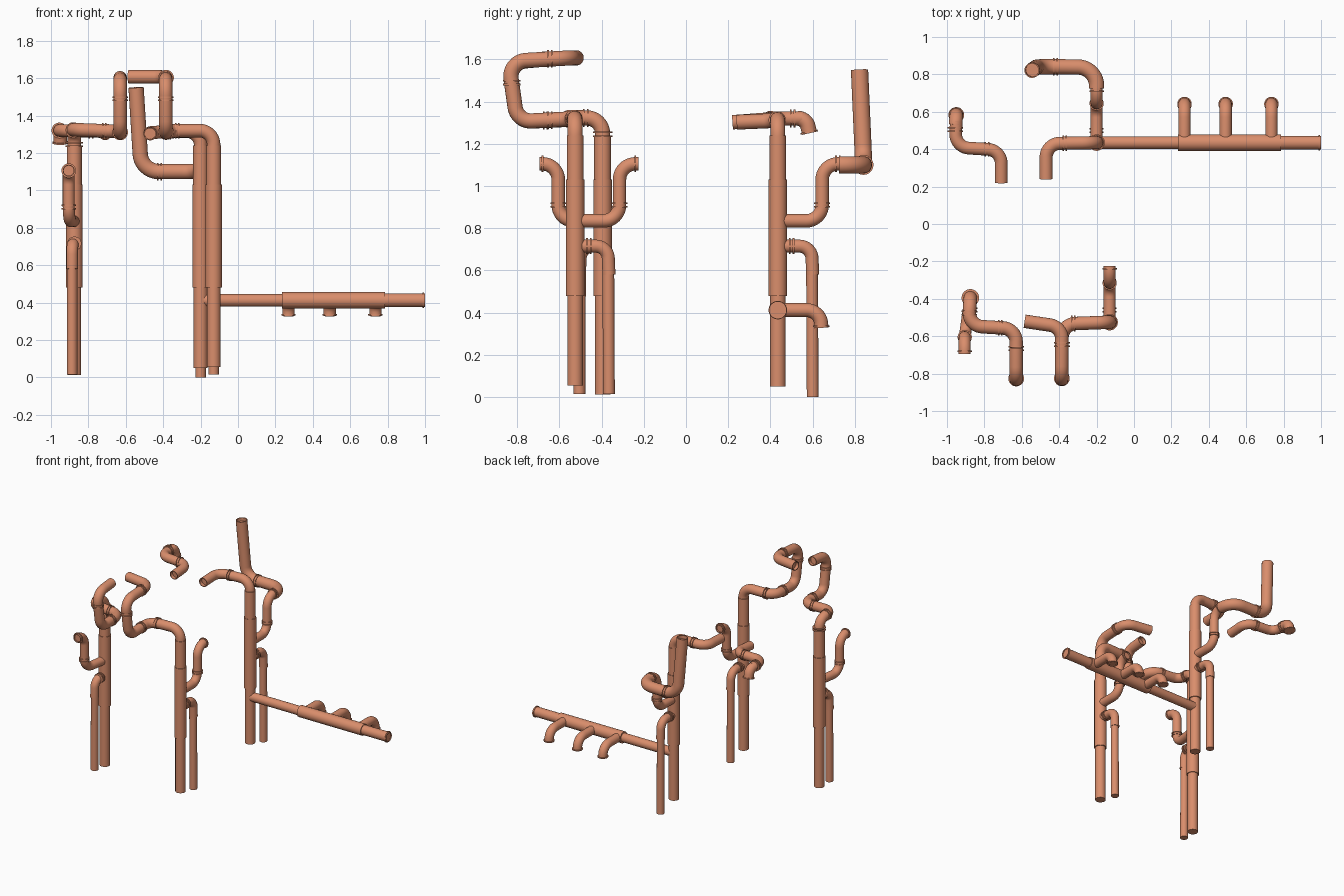
import bpy, bmesh, math
from mathutils import Vector

if "Cube" in bpy.data.objects:
    bpy.data.objects.remove(bpy.data.objects["Cube"])

SIDES = 28
copper = bpy.data.materials.new("copper_plastic")
copper.diffuse_color = (0.70, 0.27, 0.15, 1)
copper.use_nodes = True
copper.node_tree.nodes["Principled BSDF"].inputs["Base Color"].default_value = copper.diffuse_color


def fillet(points, radius):
    """Round the corners of a path with circular arcs."""
    pts = [Vector(p) for p in points]
    out = [pts[0]]
    for i in range(1, len(pts) - 1):
        v1, v2 = pts[i] - pts[i - 1], pts[i + 1] - pts[i]
        d1, d2 = v1.normalized(), v2.normalized()
        ang = d1.angle(d2)
        if ang < 0.02:
            out.append(pts[i])
            continue
        h = math.tan(ang / 2)
        t = min(radius * h, v1.length * 0.49 if i > 1 else v1.length * 0.95,
                v2.length * 0.49 if i < len(pts) - 2 else v2.length * 0.95)
        r = t / h
        n = (d2 - d1 * d1.dot(d2)).normalized()
        c = pts[i] - d1 * t + n * r
        for k in range(11):
            a = ang * k / 10
            out.append(c + (d1 * math.sin(a) - n * math.cos(a)) * r)
    out.append(pts[-1])
    return out


def tube(name, points, r, bend=0.075, hollow=False):
    """Sweep a circle along a rounded path; hollow gives the far end a recessed mouth."""
    path = fillet(points, bend)
    tans = [(path[min(i + 1, len(path) - 1)] - path[max(i - 1, 0)]).normalized()
            for i in range(len(path))]
    stations = [(p, t, r) for p, t in zip(path, tans)]
    if hollow:
        p, t = path[-1], tans[-1]
        stations += [(p, t, r * 0.84), (p - t * 0.025, t, r * 0.84)]
    bm = bmesh.new()
    side = tans[0].orthogonal().normalized()
    prev, rings = tans[0], []
    for p, t, rad in stations:
        side = prev.rotation_difference(t) @ side
        up, prev = t.cross(side), t
        rings.append([bm.verts.new(p + (side * math.cos(a) + up * math.sin(a)) * rad)
                      for a in (2 * math.pi * k / SIDES for k in range(SIDES))])
    for a, b in zip(rings, rings[1:]):
        for k in range(SIDES):
            j = (k + 1) % SIDES
            bm.faces.new((a[k], a[j], b[j], b[k]))
    bm.faces.new(rings[0][::-1])
    bm.faces.new(rings[-1])
    bmesh.ops.recalc_face_normals(bm, faces=bm.faces)
    me = bpy.data.meshes.new(name)
    bm.to_mesh(me)
    bm.free()
    me.materials.append(copper)
    ob = bpy.data.objects.new(name, me)
    bpy.context.collection.objects.link(ob)
    return ob


def collar(name, at, axis, r, count=2):
    """Thin raised rings around a pipe joint."""
    d = Vector(axis).normalized()
    for k in range(count):
        c = Vector(at) + d * (0.018 * (k - (count - 1) / 2))
        tube(name, [c - d * 0.004, c + d * 0.004], r + 0.006)


X, Y, Z = (1, 0, 0), (0, 1, 0), (0, 0, 1)


def stack(tag, x, y, bottom, s, side_x, drain_y, drain_bottom, open_branch):
    """Vertical stack with sleeve, a rising branch and a drain; s is the branch side in y."""
    tube(tag + "_stack_pipe", [(x, y, bottom), (x, y, 0.5)], 0.037)
    tube(tag + "_stack_sleeve", [(x, y, 0.48), (x, y, 1.03)], 0.044)
    tube(tag + "_stack_top", [(x, y, 1.02), (x, y, 1.24)], 0.040)
    # rising branch
    ry = y + s * 0.21
    tube(tag + "_branch", [(x, y, 0.835), (side_x, ry, 0.835), (side_x, ry, 1.105),
                           (side_x, y + s * 0.30, 1.105)], 0.032, hollow=open_branch)
    collar(tag + "_branch_collar", (side_x, ry, 0.91), Z, 0.032)
    collar(tag + "_branch_end_collar", (side_x, y + s * 0.285, 1.105), Y, 0.033,
           1 if open_branch else 2)
    # drain
    dx = x + (side_x - x) * 0.4
    tube(tag + "_drain_elbow", [(x, y, 0.715), (dx, drain_y - s * 0.005, 0.715),
                                (dx, drain_y, 0.58)], 0.031, 0.06)
    tube(tag + "_drain_pipe", [(dx, drain_y - s * 0.003, 0.62), (dx, drain_y, drain_bottom)], 0.028)
    collar(tag + "_drain_collar", (x, y + s * 0.065, 0.715), Y, 0.032)


# the three stacks
stack("rear", -0.20, 0.435, 0.05, 1, -0.20, 0.60, 0.0, False)
stack("front", -0.13, -0.525, 0.055, 1, -0.13, -0.365, 0.015, True)
stack("left", -0.875, -0.395, 0.012, -1, -0.905, -0.505, 0.015, True)

# rear stack: top arm
tube("rear_top_arm", [(-0.20, 0.435, 1.2), (-0.20, 0.435, 1.317), (-0.47, 0.43, 1.31),
                      (-0.47, 0.24, 1.302)], 0.035, hollow=True)
collar("rear_top_arm_collar", (-0.37, 0.432, 1.313), X, 0.035)

# rear stack: vent rising at the back
tube("rear_vent", [(-0.20, 0.725, 1.1), (-0.20, 0.838, 1.1), (-0.517, 0.842, 1.1),
                   (-0.545, 0.822, 1.55)], 0.041, 0.1, hollow=True)
collar("rear_vent_collar", (-0.42, 0.841, 1.1), X, 0.041)

# front stack: looping arm
tube("front_loop_arm", [(-0.13, -0.525, 1.2), (-0.13, -0.525, 1.32), (-0.385, -0.535, 1.318),
                        (-0.385, -0.80, 1.305), (-0.387, -0.84, 1.59), (-0.385, -0.55, 1.607),
                        (-0.585, -0.52, 1.607)], 0.036, hollow=True)
collar("front_loop_collar", (-0.325, -0.532, 1.319), X, 0.036)
collar("front_loop_collar", (-0.385, -0.645, 1.312), Y, 0.036)
collar("front_loop_collar", (-0.386, -0.825, 1.49), Z, 0.036)
collar("front_loop_collar", (-0.385, -0.645, 1.602), Y, 0.036)

# left stack: looping arm
tube("left_loop_arm", [(-0.875, -0.395, 1.2), (-0.875, -0.395, 1.32), (-0.885, -0.545, 1.325),
                       (-0.63, -0.56, 1.315), (-0.63, -0.80, 1.305), (-0.63, -0.84, 1.585),
                       (-0.63, -0.66, 1.602)], 0.036, hollow=True)
collar("left_loop_collar", (-0.875, -0.395, 1.245), Z, 0.041)
collar("left_loop_collar", (-0.88, -0.475, 1.322), Y, 0.036)
collar("left_loop_collar", (-0.715, -0.555, 1.318), X, 0.036)
collar("left_loop_collar", (-0.63, -0.665, 1.31), Y, 0.036)
collar("left_loop_collar", (-0.63, -0.826, 1.49), Z, 0.036)

# separate overhead pipe at the back left
tube("overhead_mouth", [(-0.955, 0.53, 1.32), (-0.95, 0.57, 1.318), (-0.95, 0.585, 1.25)],
     0.036, 0.06, hollow=True)
tube("overhead_pipe", [(-0.95, 0.55, 1.32), (-0.957, 0.41, 1.32), (-0.71, 0.395, 1.315),
                       (-0.71, 0.22, 1.302)], 0.034, hollow=True)
collar("overhead_collar", (-0.95, 0.583, 1.255), (0, 0.2, -1), 0.036, 1)
collar("overhead_collar", (-0.955, 0.505, 1.32), Y, 0.036)
collar("overhead_collar", (-0.785, 0.40, 1.316), X, 0.034)

# header pipe to the right with three outlets
HY, HZ = 0.435, 0.412
tube("header_pipe", [(-0.20, HY, HZ), (0.26, HY, HZ)], 0.034)
tube("header_sleeve", [(0.235, HY, HZ), (0.785, HY, HZ)], 0.044)
tube("header_end", [(0.77, HY, HZ), (1.0, HY, HZ)], 0.037, hollow=True)
collar("header_collar", (0.99, HY, HZ), X, 0.036, 1)
for ox in (0.27, 0.49, 0.735):
    tube("header_outlet", [(ox, HY, HZ), (ox, 0.637, HZ), (ox, 0.642, 0.328)],
         0.033, 0.07, hollow=True)
    collar("header_outlet_collar", (ox, 0.641, 0.335), Z, 0.033, 1)

# smooth shading with crisp rims
bpy.ops.object.select_all(action='SELECT')
bpy.context.view_layer.objects.active = bpy.context.collection.objects[0]
bpy.ops.object.shade_smooth_by_angle(angle=math.radians(35))
